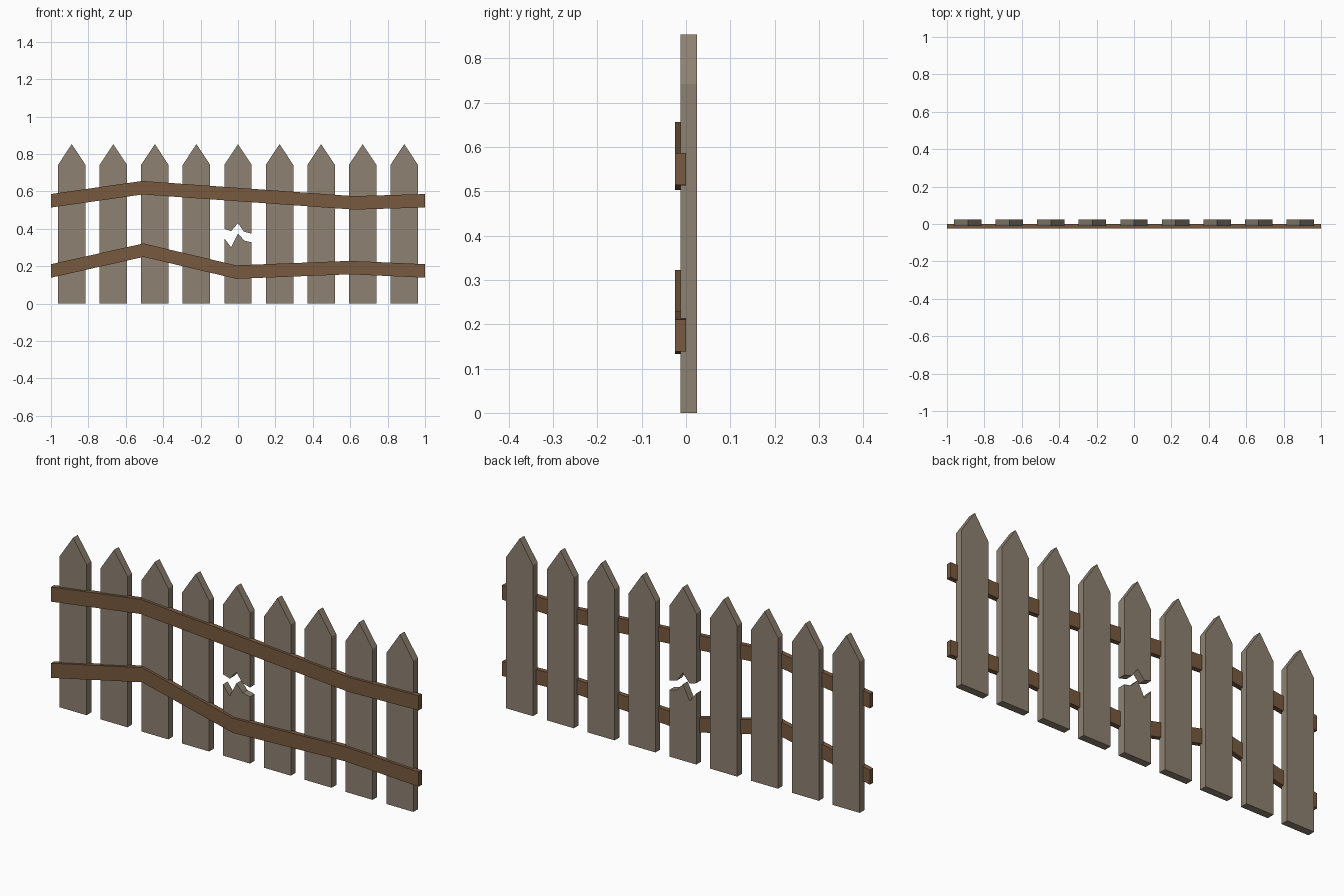
import bpy, bmesh

if "Cube" in bpy.data.objects:
    bpy.data.objects.remove(bpy.data.objects["Cube"])


def material(name, color):
    m = bpy.data.materials.new(name)
    m.diffuse_color = (*color, 1)
    m.use_nodes = True
    m.node_tree.nodes["Principled BSDF"].inputs["Base Color"].default_value = m.diffuse_color
    return m


grey_wood = material("weathered_wood", (0.27, 0.22, 0.165))
brown_wood = material("brown_wood", (0.19, 0.10, 0.05))


def board(name, outline, y0, y1, mat, x=0):
    """Extrude an xz outline from y0 (front) to y1 (back)."""
    bm = bmesh.new()
    face = bm.faces.new([bm.verts.new((px, y0, pz)) for px, pz in outline])
    ext = bmesh.ops.extrude_face_region(bm, geom=[face])
    verts = [v for v in ext["geom"] if isinstance(v, bmesh.types.BMVert)]
    bmesh.ops.translate(bm, verts=verts, vec=(0, y1 - y0, 0))
    bmesh.ops.recalc_face_normals(bm, faces=bm.faces)
    me = bpy.data.meshes.new(name)
    bm.to_mesh(me)
    bm.free()
    me.materials.append(mat)
    ob = bpy.data.objects.new(name, me)
    ob.location.x = x
    bpy.context.collection.objects.link(ob)
    return ob


W, SHOULDER, TOP = 0.0735, 0.742, 0.853
FRONT, BACK = -0.012, 0.0245
base = [(-W, 0), (W, 0)]
point = [(W, SHOULDER), (0, TOP), (-W, SHOULDER)]

# Whole pickets, leaving the middle place for the broken one
for i in range(-4, 5):
    if i:
        board(f"picket_{i + 5}", base + point, FRONT, BACK, grey_wood, i * 0.2222)

# Broken middle picket, two jagged halves
stump_break = [(W, 0.328), (0.034, 0.337), (0, 0.375), (-0.037, 0.302), (-W, 0.35)]
upper_break = [(-W, 0.40), (-0.037, 0.388), (0, 0.43), (0.032, 0.385), (W, 0.374)]
board("broken_picket_lower", base + stump_break, FRONT, BACK, grey_wood)
board("broken_picket_upper", upper_break + point, FRONT, BACK, grey_wood)


# Bent rails: each a centre line with constant height
def rail(name, path, half=0.036):
    lower = [(x, z - half) for x, z in path]
    upper = [(x, z + half) for x, z in reversed(path)]
    # one closed quad strip outline
    board(name, lower + upper, -0.0245, -0.0005, brown_wood)


rail("upper_rail", [(-1, 0.55), (-0.51, 0.62), (0.62, 0.539), (1, 0.55)])
rail("lower_rail", [(-1, 0.175), (-0.505, 0.286), (-0.01, 0.169),
                    (0.6, 0.193), (1, 0.175)])
